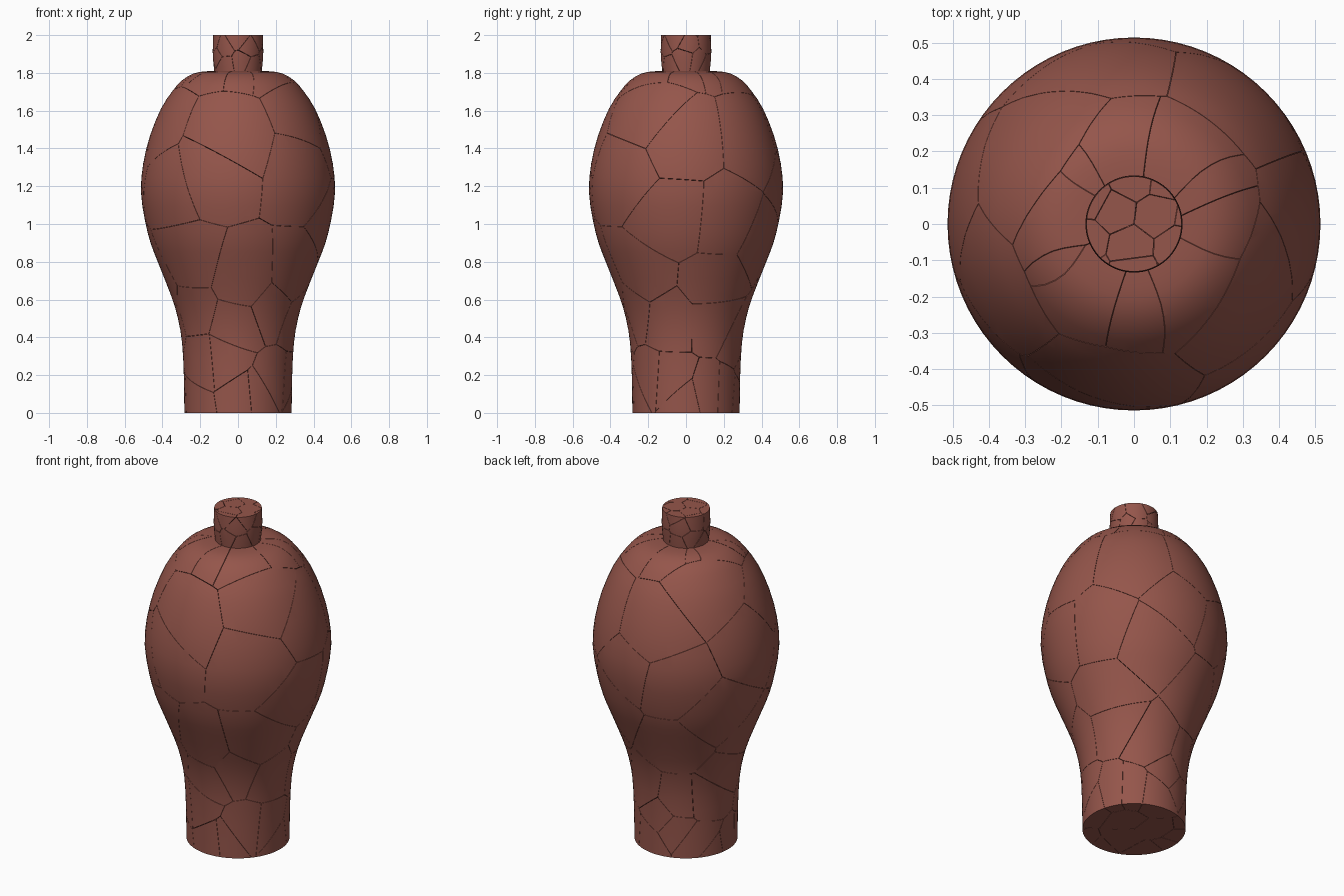
import bpy, bmesh, math, random
from mathutils import Vector

if "Cube" in bpy.data.objects:
    bpy.data.objects.remove(bpy.data.objects["Cube"])

random.seed(7)

# Vase profile (radius, height): body curve, then neck curve
BODY = [(0.284, 0), (0.287, 0.2), (0.296, 0.37), (0.318, 0.5), (0.354, 0.62),
        (0.425, 0.8), (0.463, 0.9), (0.493, 1.02), (0.514, 1.17), (0.502, 1.32),
        (0.465, 1.47), (0.408, 1.61), (0.35, 1.7), (0.297, 1.76), (0.235, 1.797),
        (0.175, 1.808), (0.126, 1.81)]
NECK = [(0.126, 1.81), (0.131, 1.86), (0.134, 1.91), (0.133, 1.96), (0.131, 2.0)]


def smooth_curve(points, steps):
    p = [Vector(q) for q in points]
    p = [2 * p[0] - p[1]] + p + [2 * p[-1] - p[-2]]
    out = []
    for i in range(1, len(p) - 2):
        a, b, c, d = p[i - 1:i + 3]
        for k in range(steps):
            t = k / steps
            out.append(0.5 * (2 * b + (c - a) * t + (2 * a - 5 * b + 4 * c - d) * t * t
                              + (3 * b - a - 3 * c + d) * t ** 3))
    return out + [p[-2]]


profile = smooth_curve(BODY, 2)[:-1] + smooth_curve(NECK, 1)


# Solid vase of revolution with flat base and top
def make_vase(sides=80):
    bm = bmesh.new()
    rings = [[bm.verts.new((r * math.cos(2 * math.pi * k / sides),
                            r * math.sin(2 * math.pi * k / sides), z))
              for k in range(sides)] for r, z in profile]
    for a, b in zip(rings, rings[1:]):
        for k in range(sides):
            n = (k + 1) % sides
            bm.faces.new((a[k], a[n], b[n], b[k]))
    bm.faces.new(rings[0][::-1])
    bm.faces.new(rings[-1])
    return bm


def radius_at(z):
    return min(profile, key=lambda q: abs(q[1] - z))[0]


# Shard centres: large cells on the body, small ones at the neck and base
seeds = []
for count, low, high in ((16, 0.0, 0.28), (9, 0.3, 0.6), (8, 0.65, 0.95),
                         (8, 1.0, 1.35), (7, 1.4, 1.72), (10, 1.82, 1.9),
                         (10, 1.92, 2.0)):
    turn = random.uniform(0, 6.28)
    for k in range(count):
        a = turn + 2 * math.pi * (k + random.uniform(-0.3, 0.3)) / count
        z = random.uniform(low, high)
        r = radius_at(z) * random.uniform(0.85, 1.0)
        seeds.append(Vector((r * math.cos(a), r * math.sin(a), z)))
for r, z in ((0.06, 1.99), (0.12, 0.03)):
    for a in (0.4, 2.5, 4.6):
        seeds.append(Vector((r * math.cos(a), r * math.sin(a), z)))

# Cut the vase into shards, one per centre, with hairline gaps
source = make_vase()
GAP = 0.0008
whole = bmesh.new()
for s in seeds:
    bm = source.copy()
    for other in sorted(seeds, key=lambda q: (q - s).length)[1:]:
        normal = (other - s).normalized()
        point = (s + other) / 2 - normal * GAP
        if not any((v.co - point).dot(normal) > 0 for v in bm.verts):
            continue
        bmesh.ops.bisect_plane(bm, geom=bm.verts[:] + bm.edges[:] + bm.faces[:],
                               dist=1e-6, plane_co=point, plane_no=normal,
                               clear_outer=True)
        rim = [e for e in bm.edges if e.is_boundary]
        if rim:
            bmesh.ops.holes_fill(bm, edges=rim, sides=0)
        if not bm.verts:
            break
    piece = bpy.data.meshes.new("shard")
    bm.to_mesh(piece)
    bm.free()
    whole.from_mesh(piece)
    bpy.data.meshes.remove(piece)
source.free()

mesh = bpy.data.meshes.new("cracked_vase")
whole.to_mesh(mesh)
whole.free()
vase = bpy.data.objects.new("cracked_vase", mesh)
bpy.context.collection.objects.link(vase)

# Red-brown clay
clay = bpy.data.materials.new("clay")
clay.diffuse_color = (0.30, 0.092, 0.07, 1)
clay.use_nodes = True
clay.node_tree.nodes["Principled BSDF"].inputs["Base Color"].default_value = clay.diffuse_color
mesh.materials.append(clay)

bpy.context.view_layer.objects.active = vase
vase.select_set(True)
bpy.ops.object.shade_smooth_by_angle(angle=math.radians(30))
